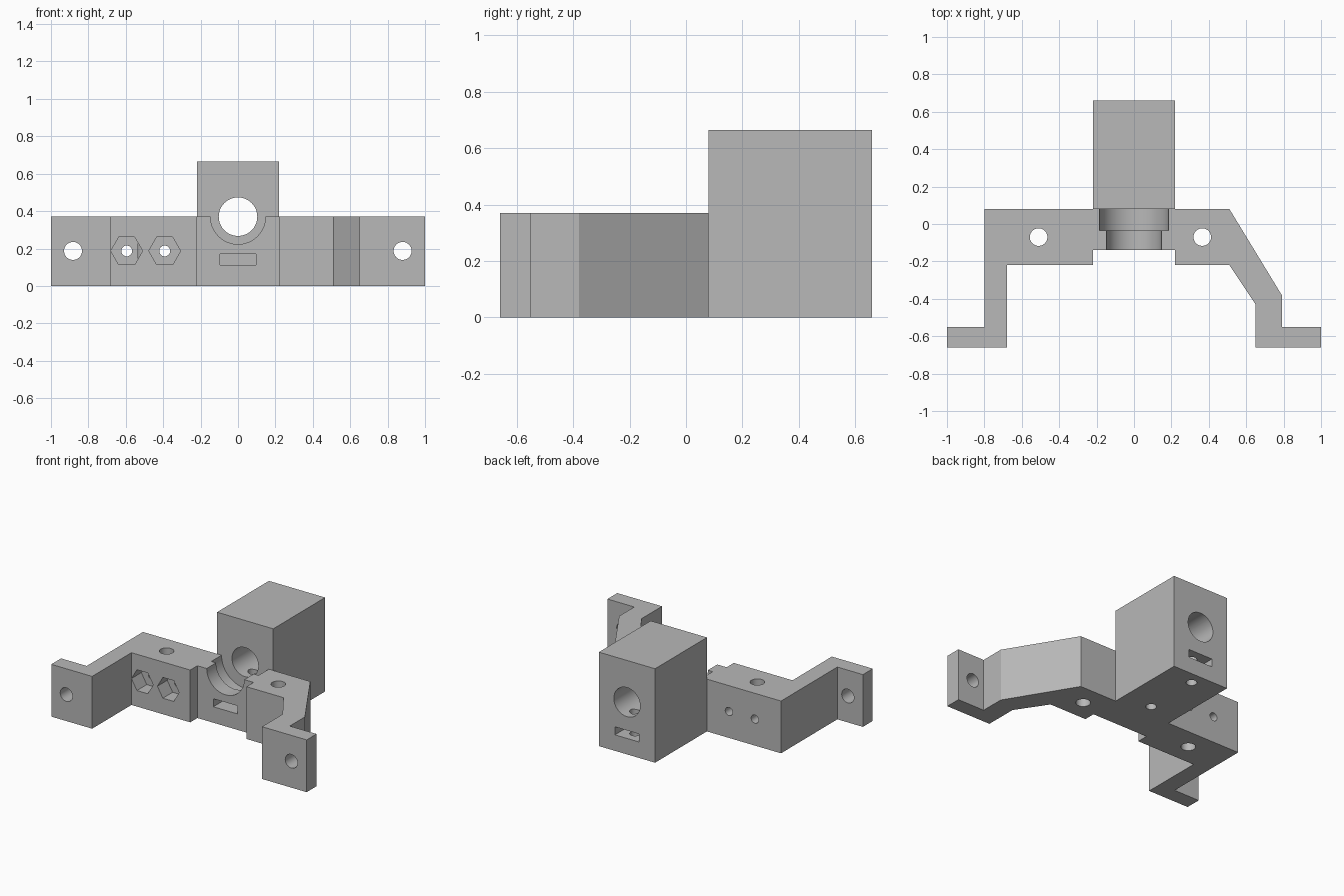
import bpy
import bmesh
import math
from mathutils import Matrix, Vector

cube = bpy.data.objects.get("Cube")
if cube:
    bpy.data.objects.remove(cube, do_unlink=True)

grey = bpy.data.materials.new("matte grey")
grey.use_nodes = True
colour = (0.48, 0.48, 0.48, 1)
grey.diffuse_color = colour
grey.node_tree.nodes["Principled BSDF"].inputs["Base Color"].default_value = colour


def finish(name, bm):
    bmesh.ops.recalc_face_normals(bm, faces=bm.faces)
    mesh = bpy.data.meshes.new(name)
    bm.to_mesh(mesh)
    bm.free()
    mesh.materials.append(grey)
    obj = bpy.data.objects.new(name, mesh)
    bpy.context.collection.objects.link(obj)
    return obj


def box(name, low, high):
    bm = bmesh.new()
    low, high = Vector(low), Vector(high)
    bmesh.ops.create_cube(bm, size=1)
    bmesh.ops.scale(bm, vec=high - low, verts=bm.verts)
    bmesh.ops.translate(bm, vec=(low + high) / 2, verts=bm.verts)
    return finish(name, bm)


def plate(name, outline, height):
    bm = bmesh.new()
    face = bm.faces.new([bm.verts.new((x, y, 0)) for x, y in outline])
    new = bmesh.ops.extrude_face_region(bm, geom=[face])["geom"]
    verts = [v for v in new if isinstance(v, bmesh.types.BMVert)]
    bmesh.ops.translate(bm, vec=(0, 0, height), verts=verts)
    return finish(name, bm)


def rod(name, start, end, radius, sides=48):
    """Prism from start to end; six sides have a corner pointing along x."""
    start, end = Vector(start), Vector(end)
    axis = end - start
    bm = bmesh.new()
    bmesh.ops.create_cone(bm, cap_ends=True, segments=sides, radius1=radius,
                          radius2=radius, depth=axis.length)
    turn = Matrix.Rotation(math.pi / 2, 4, 'Z') if sides == 6 else Matrix()
    tilt = Matrix.Rotation(-math.pi / 2, 4, 'X') if abs(axis.y) > 0 else Matrix()
    place = Matrix.Translation((start + end) / 2)
    bmesh.ops.transform(bm, matrix=place @ tilt @ turn, verts=bm.verts)
    return finish(name, bm)


def combine(target, other, operation):
    mod = target.modifiers.new(operation, 'BOOLEAN')
    mod.operation = operation
    mod.solver = 'EXACT'
    mod.object = other
    bpy.context.view_layer.objects.active = target
    bpy.ops.object.modifier_apply(modifier=mod.name)
    bpy.data.objects.remove(other, do_unlink=True)


TOP = 0.37
FRONT, BACK, JOIN = -0.66, 0.66, 0.08

# Bracket arms with one straight and one slanted leg
outline = [(-1, FRONT), (-0.68, FRONT), (-0.68, -0.22), (-0.22, -0.22),
           (-0.22, -0.14), (0.22, -0.14), (0.22, -0.22), (0.51, -0.22),
           (0.65, -0.43), (0.65, FRONT), (1, FRONT), (1, -0.55),
           (0.79, -0.55), (0.79, -0.38), (0.51, JOIN), (-0.8, JOIN),
           (-0.8, -0.55), (-1, -0.55)]
bracket = plate("mounting_bracket", outline, TOP)

# Stepped half-round seat in front of the block
combine(bracket, rod("seat_front", (0, -0.2, TOP), (0, -0.03, TOP), 0.147, 64), 'DIFFERENCE')
combine(bracket, rod("seat_rear", (0, -0.035, TOP), (0, JOIN, TOP), 0.185, 64), 'DIFFERENCE')

# Rear block with its bore
combine(bracket, box("rear_block", (-0.22, JOIN, 0), (0.22, BACK, 0.665)), 'UNION')
combine(bracket, rod("bore", (0, -0.3, TOP), (0, 0.8, TOP), 0.103, 64), 'DIFFERENCE')

# Nut slots from both ends and the clamp screw holes below them
for low, high in ((-0.2, 0.265), (0.475, 0.8)):
    combine(bracket, box("nut_slot", (-0.095, low, 0.113), (0.095, high, 0.17)), 'DIFFERENCE')
for y in (0.17, 0.57):
    combine(bracket, rod("clamp_hole", (0, y, -0.1), (0, y, TOP), 0.035, 32), 'DIFFERENCE')

# Vertical holes in the arms
for x in (-0.51, 0.365):
    combine(bracket, rod("arm_hole", (x, -0.07, -0.1), (x, -0.07, 0.5), 0.047), 'DIFFERENCE')

# Hexagonal nut pockets with screw holes
for x in (-0.595, -0.392):
    combine(bracket, rod("nut_pocket", (x, -0.3, 0.187), (x, -0.11, 0.187), 0.085, 6), 'DIFFERENCE')
    combine(bracket, rod("screw_hole", (x, -0.3, 0.187), (x, 0.2, 0.187), 0.029, 32), 'DIFFERENCE')

# Mounting holes in the feet
for x in (-0.882, 0.88):
    combine(bracket, rod("foot_hole", (x, -0.8, 0.187), (x, -0.4, 0.187), 0.048), 'DIFFERENCE')

bpy.ops.object.select_all(action='DESELECT')
bracket.select_set(True)
bpy.context.view_layer.objects.active = bracket
bpy.ops.object.shade_smooth_by_angle(angle=math.radians(25))
